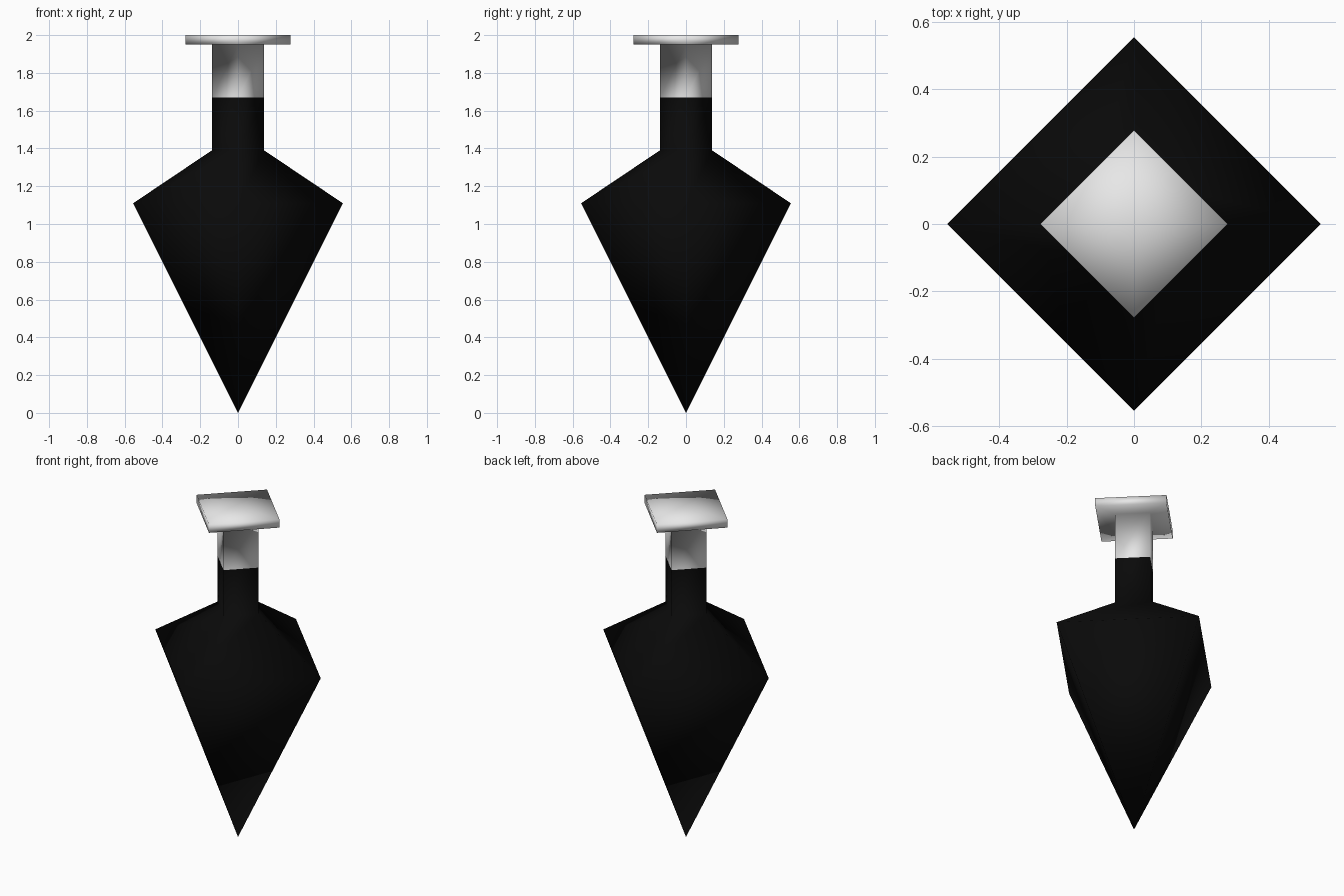
import bpy
import bmesh
from math import cos, sin, pi

SIDES = 4

default = bpy.data.objects.get("Cube")
if default:
    bpy.data.objects.remove(default, do_unlink=True)


def make_material(name, value):
    mat = bpy.data.materials.new(name)
    mat.use_nodes = True
    color = (value, value, value, 1)
    mat.diffuse_color = color
    mat.node_tree.nodes["Principled BSDF"].inputs["Base Color"].default_value = color
    return mat


def lathe(name, profile, mat):
    """Turn a (radius, height) profile into a four-sided smooth solid; zero radius is a pole."""
    bm = bmesh.new()
    rings = []
    for r, z in profile:
        count = SIDES if r else 1
        angles = [2 * pi * i / SIDES for i in range(count)]
        rings.append([bm.verts.new((r * cos(a), r * sin(a), z)) for a in angles])
    for low, high in zip(rings, rings[1:]):
        for i in range(SIDES):
            j = (i + 1) % SIDES
            corners = [low[i % len(low)], low[j % len(low)],
                       high[j % len(high)], high[i % len(high)]]
            face = bm.faces.new(list(dict.fromkeys(corners)))
            face.smooth = True
    bm.normal_update()
    mesh = bpy.data.meshes.new(name)
    bm.to_mesh(mesh)
    bm.free()
    mesh.materials.append(mat)
    obj = bpy.data.objects.new(name, mesh)
    bpy.context.collection.objects.link(obj)
    return obj


black = make_material("black", 0.003)
white = make_material("white", 0.8)

# Pointed body with sloping shoulders and lower neck
lathe("pointed_body", [(0, 0), (0.555, 1.11), (0.138, 1.39), (0.138, 1.67)], black)

# Upper neck flaring into the flat diamond cap
lathe("neck_and_cap", [(0.138, 1.67), (0.138, 1.95), (0.278, 1.95),
                       (0.278, 2.0), (0, 2.0)], white)
